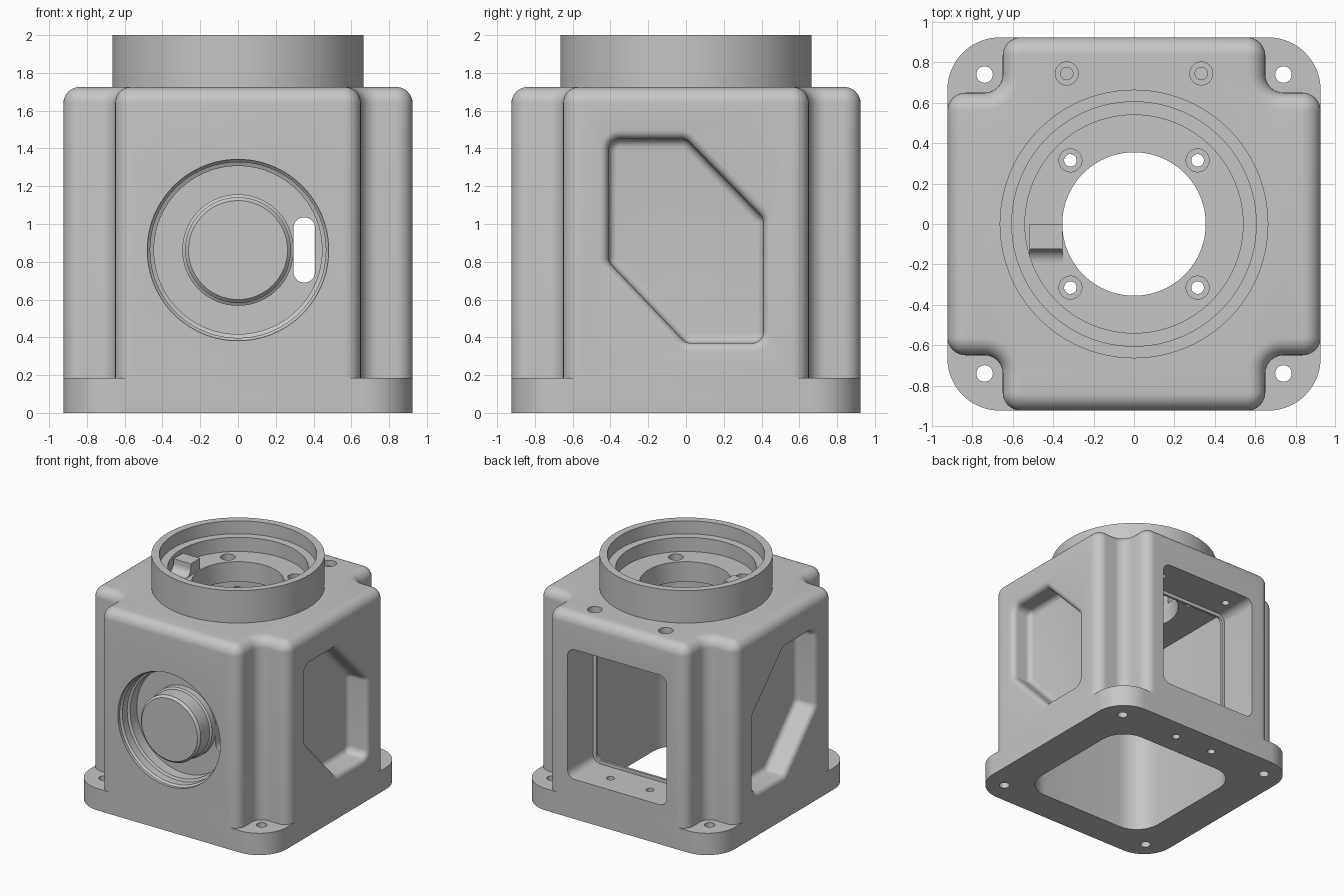
import bpy, bmesh, math
from mathutils import Vector

if "Cube" in bpy.data.objects:
    bpy.data.objects.remove(bpy.data.objects["Cube"])

grey = bpy.data.materials.new("cast_grey")
grey.diffuse_color = (0.56, 0.56, 0.56, 1)
grey.use_nodes = True
grey.node_tree.nodes["Principled BSDF"].inputs["Base Color"].default_value = grey.diffuse_color


def make(name, bm):
    bmesh.ops.remove_doubles(bm, verts=bm.verts, dist=1e-5)
    bmesh.ops.recalc_face_normals(bm, faces=bm.faces)
    me = bpy.data.meshes.new(name)
    bm.to_mesh(me)
    bm.free()
    me.materials.append(grey)
    ob = bpy.data.objects.new(name, me)
    bpy.context.collection.objects.link(ob)
    return ob


def outline(corners, radius, off=0.0, n=8):
    """Counter-clockwise polygon with rounded corners, offset outward by off."""
    out = []
    for i, c in enumerate(corners):
        p = Vector(c)
        a = (p - Vector(corners[i - 1])).normalized()
        b = (Vector(corners[(i + 1) % len(corners)]) - p).normalized()
        s = 1 if a.x * b.y - a.y * b.x > 0 else -1      # convex or concave
        na, nb = Vector((a.y, -a.x)) * s, Vector((b.y, -b.x)) * s
        mid = (na + nb).normalized()
        centre = p - mid * (radius / mid.dot(na))
        turn = na.angle(nb) * s
        start = math.atan2(na.y, na.x)
        for k in range(n + 1):
            t = start + turn * k / n
            out.append(centre + Vector((math.cos(t), math.sin(t))) * (radius + s * off))
    return out


AXES = {'X': lambda u, v, w: (w, u, v), 'Y': lambda u, v, w: (u, w, v), 'Z': lambda u, v, w: (u, v, w)}


def loft(name, layers, axis='Z'):
    """Closed solid through (position, outline) layers along an axis."""
    bm = bmesh.new()
    loops = [[bm.verts.new(AXES[axis](p.x, p.y, w)) for p in pts] for w, pts in layers]
    for lo, hi in zip(loops, loops[1:]):
        for i in range(len(lo)):
            bm.faces.new((lo[i - 1], lo[i], hi[i], hi[i - 1]))
    bm.faces.new(loops[0])
    bm.faces.new(loops[-1])
    return make(name, bm)


def lathe(name, profile, centre=(0, 0), axis='Z', n=96):
    """Solid of revolution from (radius, position) points starting and ending on the axis."""
    bm = bmesh.new()
    loops = []
    for r, w in profile:
        m = n if r else 1
        loops.append([bm.verts.new(AXES[axis](centre[0] + r * math.cos(2 * math.pi * k / n),
                                              centre[1] + r * math.sin(2 * math.pi * k / n), w))
                      for k in range(m)])
    for lo, hi in zip(loops, loops[1:]):
        for i in range(n):
            f = [lo[i - 1] if len(lo) > 1 else lo[0], hi[i - 1] if len(hi) > 1 else hi[0]]
            if len(hi) > 1:
                f.append(hi[i])
            if len(lo) > 1:
                f.append(lo[i])
            bm.faces.new(f)
    return make(name, bm)


def rect(x0, x1, y0, y1):
    return [(x0, y0), (x1, y0), (x1, y1), (x0, y1)]


def combine(tool, op='DIFFERENCE'):
    m = housing.modifiers.new("bool", 'BOOLEAN')
    m.object, m.operation, m.solver = tool, op, 'EXACT'
    bpy.context.view_layer.objects.active = housing
    bpy.ops.object.modifier_apply(modifier=m.name)
    bpy.data.objects.remove(tool)


# main body: square with notched corners and a rounded top edge
H, N, TOP, R = 0.924, 0.65, 1.725, 0.085
quarter = [(N, -H), (N, -N), (H, -N)]
plus = []
for q in range(4):
    c, s = round(math.cos(q * math.pi / 2)), round(math.sin(q * math.pi / 2))
    plus += [(c * x - s * y, s * x + c * y) for x, y in quarter]
layers = [(0.0, outline(plus, 0.09))]
for k in range(9):
    t = k / 8 * math.pi / 2
    layers.append((TOP - R + R * math.sin(t), outline(plus, 0.09, -R * (1 - math.cos(t)))))
housing = loft("housing", layers)

# base flange and top collar
flange = outline(rect(-H, H, -H, H), 0.26, n=16)
combine(loft("flange", [(0, flange), (0.185, flange)]), 'UNION')
combine(lathe("collar", [(0, 1.6), (0.665, 1.6), (0.665, 2), (0, 2)]), 'UNION')

# inner cavity, open at the bottom
cavity = outline(rect(-0.61, 0.61, -0.65, 0.56), 0.22)
combine(loft("cavity", [(-0.1, cavity), (1.6, cavity)]))

# stepped bore in the collar
combine(lathe("bore", [(0, 2.1), (0.605, 2.1), (0.605, 1.89), (0.54, 1.89), (0.54, 1.77),
                       (0.355, 1.77), (0.355, 1.5), (0, 1.5)]))

# back window with a thin inner lip
window = rect(-0.465, 0.465, 0.335, 1.435)
outer, inner = outline(window, 0.07), outline(window, 0.07, -0.03)
combine(loft("window", [(0.58, outer), (1.1, outer)], 'Y'))
combine(loft("window_lip", [(0.4, inner), (0.7, inner)], 'Y'))

# round front pocket around a central boss
combine(lathe("front_pocket", [(0, -1.0), (0.48, -1.0), (0.48, -0.9), (0.465, -0.885), (0.465, -0.82),
                               (0.445, -0.81), (0.445, -0.72), (0.295, -0.72), (0.295, -0.77),
                               (0.28, -0.78), (0.28, -0.9), (0.262, -0.918), (0, -0.918)],
              (0, 0.862), 'Y'))

# slot through the pocket floor
slot = outline(rect(0.294, 0.408, 0.69, 1.035), 0.056)
combine(loft("slot", [(-0.8, slot), (-0.4, slot)], 'Y'))

# six-sided side pockets with rounded rims and floors
six = [(-0.41, 0.8), (0, 0.37), (0.41, 0.37), (0.41, 1.03), (0, 1.45), (-0.41, 1.45)]
for side in (-1, 1):
    layers = []
    for k in range(7):
        t = k / 6 * math.pi / 2
        layers.append((side * (H - 0.135 - 0.045 * math.cos(t)), outline(six, 0.06, -0.045 * (1 - math.sin(t)))))
    for k in range(7):
        t = k / 6 * math.pi / 2
        layers.append((side * (H - 0.045 + 0.045 * math.sin(t)), outline(six, 0.06, 0.045 * (1 - math.cos(t)))))
    layers.append((side * 1.0, layers[-1][1]))
    combine(loft("side_pocket", layers, 'X'))

# screw holes: plain ones in the flange and sill, counterbored ones on top
plain = [(sx * 0.74, sy * 0.74, 0.041) for sx in (-1, 1) for sy in (-1, 1)] + \
        [(sx * 0.185, 0.745, 0.032) for sx in (-1, 1)]
for x, y, r in plain:
    combine(lathe("hole", [(0, -0.1), (r, -0.1), (r, 0.45), (0, 0.45)], (x, y), n=24))
bored = [(sx * 0.315, sy * 0.315, 1.77) for sx in (-1, 1) for sy in (-1, 1)] + \
        [(sx * 0.333, 0.745, TOP) for sx in (-1, 1)]
for x, y, z in bored:
    combine(lathe("counterbore", [(0, z + 0.08), (0.057, z + 0.08), (0.057, z - 0.05), (0.031, z - 0.05),
                                  (0.031, 1.38), (0, 1.38)], (x, y), n=32))

# stop block on the collar floor, with a hollow curve at its foot
tab = [Vector((0, 1.76)), Vector((0, 1.87)), Vector((-0.125, 1.87))]
for k in range(9):
    t = k / 8 * math.pi / 2
    tab.append(Vector((-0.19 + 0.065 * math.cos(t), 1.836 - 0.065 * math.sin(t))))
tab.append(Vector((-0.19, 1.76)))
loft("stop_block", [(-0.518, tab), (-0.355, tab)], 'X')

for ob in bpy.data.objects:
    ob.select_set(True)
bpy.context.view_layer.objects.active = housing
bpy.ops.object.shade_smooth_by_angle(angle=math.radians(30))
